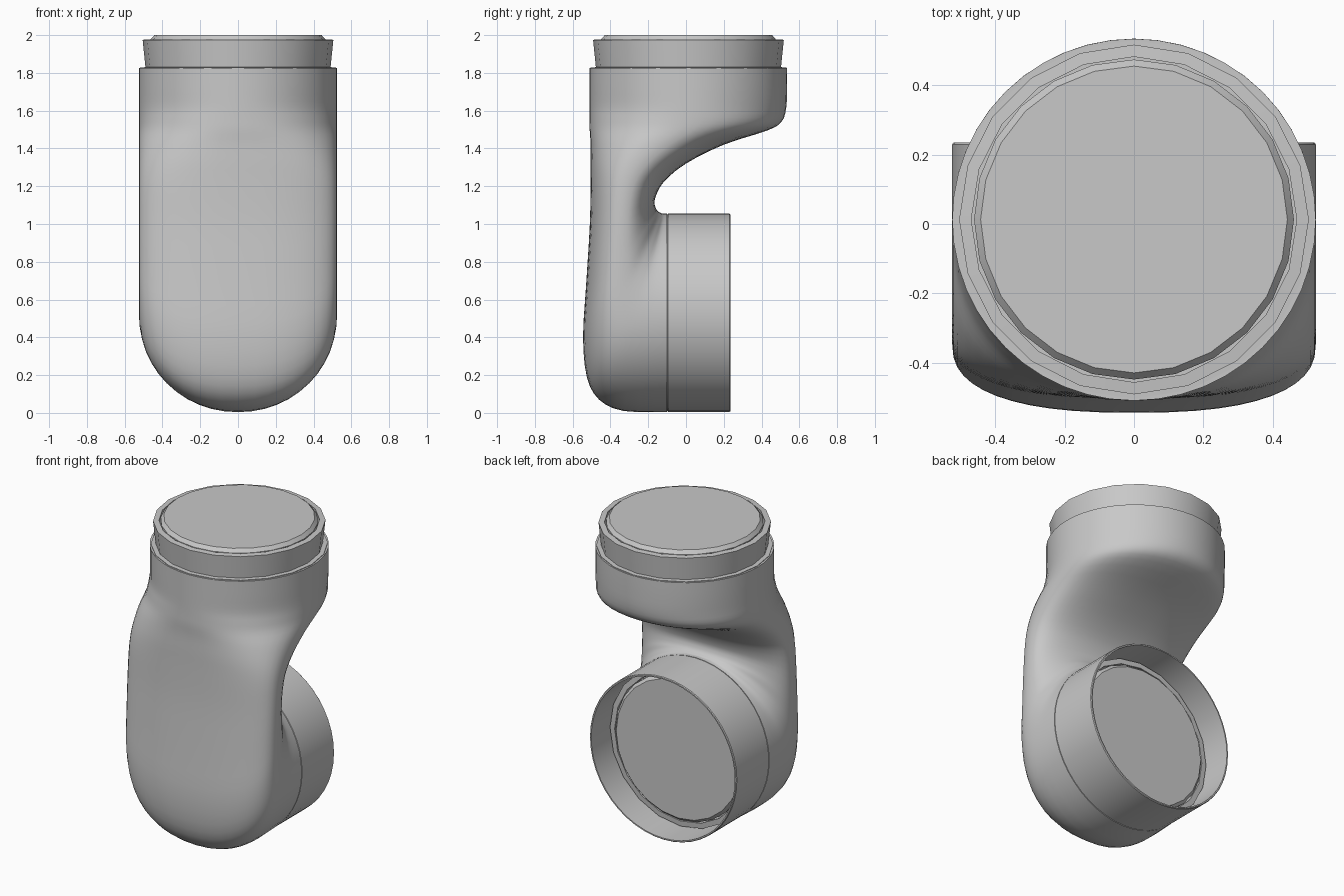
import bpy, bmesh, math
from mathutils import Matrix, Vector

cube = bpy.data.objects.get("Cube")
if cube:
    bpy.data.objects.remove(cube, do_unlink=True)

grey = bpy.data.materials.new("light_grey")
grey.use_nodes = True
COLOUR = (0.58, 0.58, 0.58, 1)
grey.diffuse_color = COLOUR
grey.node_tree.nodes["Principled BSDF"].inputs["Base Color"].default_value = COLOUR


def loft(name, rings, angle, close=False):
    """Skin a list of point rings; cap the ends unless the profile is closed."""
    bm = bmesh.new()
    loops = [[bm.verts.new(p) for p in ring] for ring in rings]
    n = len(loops[0])
    pairs = list(zip(loops, loops[1:]))
    if close:
        pairs.append((loops[-1], loops[0]))
    else:
        bm.faces.new(loops[0])
        bm.faces.new(loops[-1])
    for a, b in pairs:
        for i in range(n):
            j = (i + 1) % n
            bm.faces.new((a[i], a[j], b[j], b[i]))
    bmesh.ops.recalc_face_normals(bm, faces=bm.faces)
    mesh = bpy.data.meshes.new(name)
    bm.to_mesh(mesh)
    bm.free()
    mesh.materials.append(grey)
    obj = bpy.data.objects.new(name, mesh)
    bpy.context.collection.objects.link(obj)
    bpy.ops.object.select_all(action='DESELECT')
    obj.select_set(True)
    bpy.context.view_layer.objects.active = obj
    bpy.ops.object.shade_smooth_by_angle(angle=math.radians(angle))
    return obj


def lathe(name, profile, sides, frame, close=False):
    """Turn (radius, height) pairs about the local z axis of a frame."""
    turns = [2 * math.pi * i / sides for i in range(sides)]
    rings = [[frame @ Vector((r * math.cos(t), r * math.sin(t), h)) for t in turns]
             for r, h in profile]
    return loft(name, rings, 35, close)


def spline(a, b, c, d, t):
    return 0.5 * (2 * b + (c - a) * t + (2 * a - 5 * b + 4 * c - d) * t * t
                  + (3 * b - a - 3 * c + d) * t ** 3)


# Bent housing: inner y, inner z, outer y, outer z, squareness of each section
sections = [Vector(s) for s in (
    (.535, 1.825, -.51, 1.825, 2), (.535, 1.72, -.51, 1.72, 2),
    (.53, 1.61, -.51, 1.62, 2), (.505, 1.54, -.51, 1.56, 2.1),
    (.43, 1.495, -.51, 1.5, 2.2), (.2, 1.42, -.505, 1.42, 2.4),
    (0, 1.32, -.505, 1.32, 2.5), (-.12, 1.22, -.505, 1.2, 2.5),
    (-.165, 1.13, -.51, .98, 2.5), (-.16, 1.085, -.53, .66, 2.5),
    (-.145, 1.065, -.545, .4, 2.5), (-.135, 1.06, -.525, .19, 2.4),
    (-.125, 1.055, -.46, .07, 2.3), (-.115, 1.055, -.33, .01, 2.1),
    (-.1, 1.055, -.1, .005, 2))]
WIDTH, SIDES, STEPS = .525, 48, 3
smooth = []
for i in range(len(sections) - 1):
    a, d = sections[max(i - 1, 0)], sections[min(i + 2, len(sections) - 1)]
    smooth += [spline(a, sections[i], sections[i + 1], d, k / STEPS) for k in range(STEPS)]
smooth.append(sections[-1])

rings = []
for iy, iz, oy, oz, power in smooth:
    ring = []
    for k in range(SIDES):
        t = 2 * math.pi * k / SIDES
        c, s = math.cos(t), math.sin(t)
        x = math.copysign(abs(c) ** (2 / power), c) * WIDTH
        w = math.copysign(abs(s) ** (2 / power), s) / 2 + .5
        ring.append((x, oy + (iy - oy) * w, oz + (iz - oz) * w))
    rings.append(ring)
loft("bent_housing", rings, 45)

# Upper joint: stepped collar with a raised bevelled plug
upper = Matrix.Translation((0, .013, 0))
lathe("upper_collar", [(.518, 1.815), (.518, 1.829), (.49, 1.83), (.505, 1.975),
                       (.47, 1.978), (.47, 1.9)], 20, upper)
lathe("upper_plug", [(.462, 1.9), (.462, 1.978), (.443, 2)], 24, upper)

# Lower joint: open sleeve facing the back, with a recessed plug inside
lower = Matrix.Translation((0, 0, .53)) @ Matrix.Rotation(-math.pi / 2, 4, 'X')
lathe("lower_sleeve", [(.518, -.11), (.518, -.1), (.525, -.095), (.525, .23),
                       (.521, .235), (.513, .235), (.513, -.11)], 48, lower, True)
lathe("lower_collar", [(.505, -.11), (.505, .055), (.47, .058), (.47, 0)], 20, lower)
lathe("lower_plug", [(.462, -.1), (.462, .06), (.443, .08)], 24, lower)
